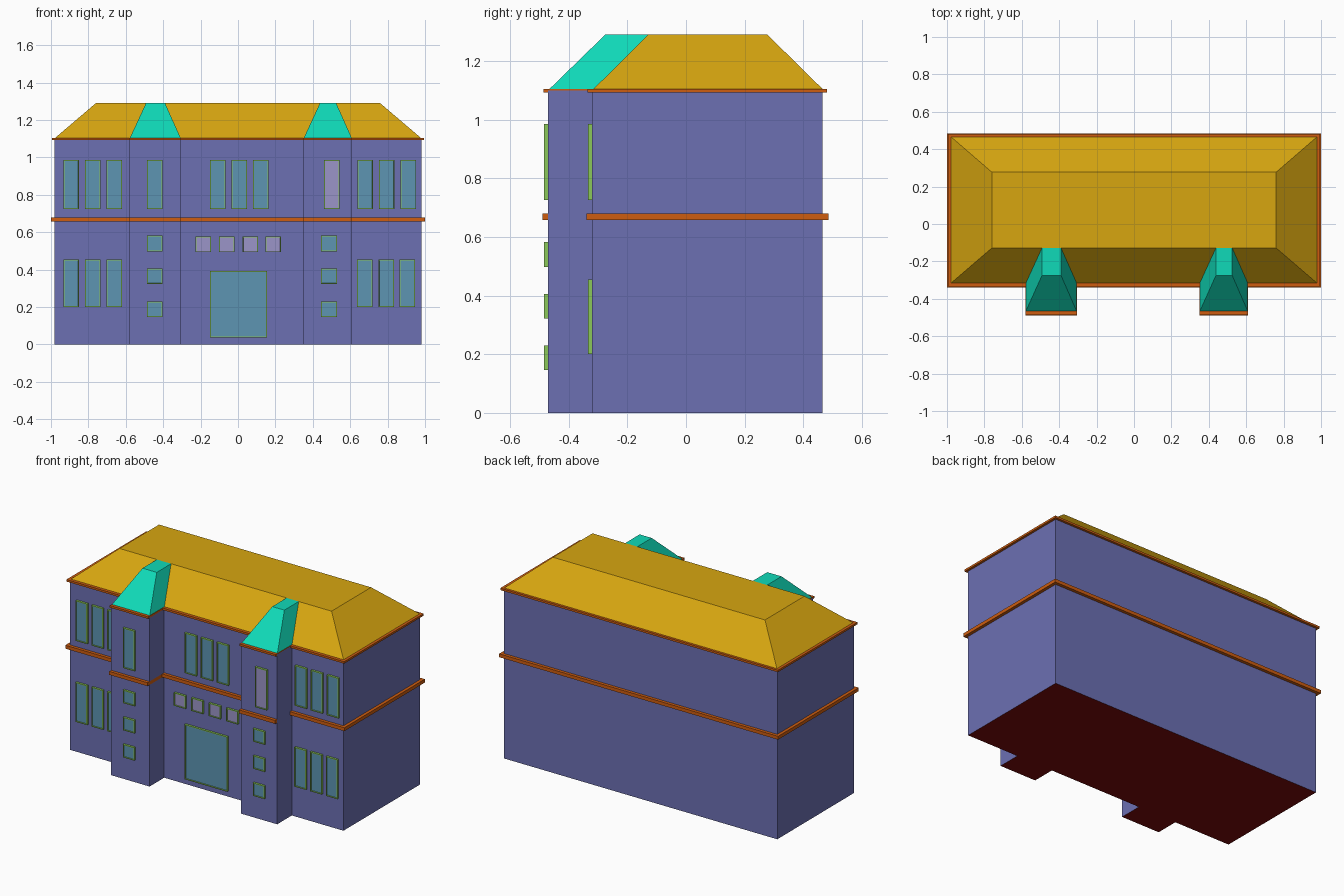
import bpy, bmesh

if "Cube" in bpy.data.objects:
    bpy.data.objects.remove(bpy.data.objects["Cube"])

def material(name, rgb):
    m = bpy.data.materials.new(name)
    m.diffuse_color = (*rgb, 1)
    m.use_nodes = True
    m.node_tree.nodes["Principled BSDF"].inputs["Base Color"].default_value = m.diffuse_color
    return m

WALL = material("wall_blue", (0.15, 0.16, 0.45))
FLOOR = material("floor_red", (0.2, 0.003, 0.003))
ROOF = material("roof_yellow", (0.68, 0.38, 0.005))
TEAL = material("tower_roof_teal", (0.005, 0.7, 0.48))
TRIM = material("trim_orange", (0.62, 0.11, 0.005))
FRAME = material("frame_green", (0.26, 0.58, 0.1))
GLASS = material("glass_blue", (0.11, 0.3, 0.45))
LILAC = material("glass_lilac", (0.33, 0.3, 0.58))

X, FRONT, BACK, TOWER_FRONT = 0.98, -0.32, 0.465, -0.47
TOWERS = [(-0.58, -0.305), (0.35, 0.61)]
EAVES, TOP = 1.1, 1.29


def finish(bm, name, *mats):
    bmesh.ops.recalc_face_normals(bm, faces=bm.faces)
    me = bpy.data.meshes.new(name)
    bm.to_mesh(me)
    bm.free()
    for m in mats:
        me.materials.append(m)
    ob = bpy.data.objects.new(name, me)
    bpy.context.collection.objects.link(ob)
    return ob


def loft(lower, upper):
    """Closed solid between two matching rings of points."""
    bm = bmesh.new()
    a = [bm.verts.new(p) for p in lower]
    b = [bm.verts.new(p) for p in upper]
    bm.faces.new(a)
    bm.faces.new(b)
    for i in range(len(a)):
        j = (i + 1) % len(a)
        bm.faces.new((a[i], a[j], b[j], b[i]))
    bm.normal_update()
    return bm


def rect(x0, x1, y0, y1, z):
    return [(x0, y0, z), (x1, y0, z), (x1, y1, z), (x0, y1, z)]


def footprint(d, z):
    """Building outline with both towers, pushed outward by d."""
    pts = [(-X - d, FRONT - d, z)]
    for a, b in TOWERS:
        pts += [(a, FRONT - d, z), (a, TOWER_FRONT - d, z),
                (b, TOWER_FRONT - d, z), (b, FRONT - d, z)]
    return pts + [(X + d, FRONT - d, z), (X + d, BACK + d, z), (-X - d, BACK + d, z)]


def window(name, x0, x1, z0, z1, y, glass=GLASS):
    """Framed pane standing proud of the wall at y."""
    bm = loft(rect(x0, x1, y - 0.014, y + 0.005, z0), rect(x0, x1, y - 0.014, y + 0.005, z1))
    bmesh.ops.recalc_face_normals(bm, faces=bm.faces)
    pane = min(bm.faces, key=lambda f: f.calc_center_median().y)
    bmesh.ops.inset_region(bm, faces=[pane], thickness=0.007, depth=0)
    bmesh.ops.inset_region(bm, faces=[pane], thickness=0.0005, depth=-0.006)
    pane.material_index = 1
    finish(bm, name, FRAME, glass)


# Walls with a dark red underside
bm = loft(footprint(0, 0), footprint(0, EAVES))
for f in bm.faces:
    if f.calc_center_median().z < 0.001:
        f.material_index = 1
finish(bm, "walls", WALL, FLOOR)

# Belt course and eaves cornice
finish(loft(footprint(0.02, 0.658), footprint(0.02, 0.68)), "belt_course", TRIM)
finish(loft(footprint(0.015, 1.092), footprint(0.015, 1.105)), "cornice", TRIM)

# Main hipped roof with a flat top
finish(loft(rect(-X - 0.003, X + 0.003, FRONT, BACK + 0.005, EAVES),
            rect(-0.76, 0.76, -0.128, 0.277, TOP)), "main_roof", ROOF)

# Tower roofs leaning back into the main roof
for i, (a, b) in enumerate(TOWERS):
    finish(loft(rect(a, b, TOWER_FRONT, FRONT, EAVES),
                rect(a + 0.088, b - 0.085, -0.275, -0.128, TOP)), f"tower_roof_{i}", TEAL)

# Tall windows on the wings and centre
UP, LOW = (0.725, 0.985), (0.2, 0.455)
for label, start, step, span in [("left_upper", -0.932, 0.114, UP), ("left_lower", -0.932, 0.114, LOW),
                                 ("centre_upper", -0.15, 0.115, UP),
                                 ("right_upper", 0.64, 0.115, UP), ("right_lower", 0.637, 0.113, LOW)]:
    for i in range(3):
        x = start + i * step
        window(f"{label}_window_{i}", x, x + 0.083, *span, FRONT)

# Tower windows: one tall above, three small below
window("left_tower_tall_window", -0.487, -0.404, *UP, TOWER_FRONT)
window("right_tower_tall_window", 0.46, 0.543, *UP, TOWER_FRONT, LILAC)
for label, x in [("left", -0.487), ("right", 0.445)]:
    for i, z in enumerate((0.146, 0.322, 0.498)):
        window(f"{label}_tower_small_window_{i}", x, x + 0.083, z, z + 0.084, TOWER_FRONT)

# Entrance and the row of small windows above it
window("entrance", -0.15, 0.155, 0.037, 0.392, FRONT)
for i in range(4):
    x = -0.227 + i * 0.125
    window(f"entrance_top_window_{i}", x, x + 0.083, 0.493, 0.577, FRONT, LILAC)
